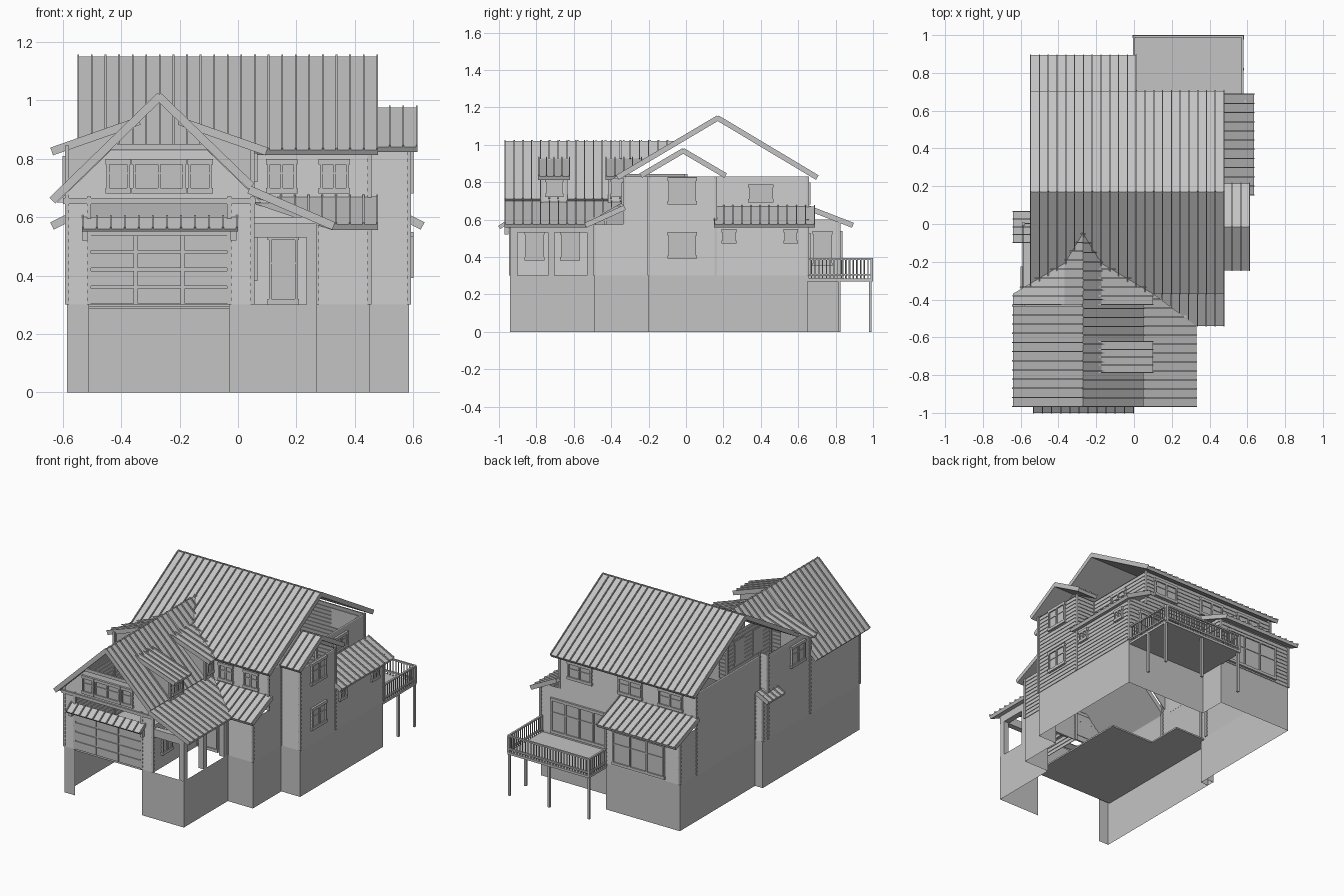
import bpy, bmesh
from mathutils import Vector

cube = bpy.data.objects.get("Cube")
if cube:
    bpy.data.objects.remove(cube, do_unlink=True)

GREY = (0.55, 0.55, 0.55, 1)
mat = bpy.data.materials.new("plain_grey")
mat.use_nodes = True
mat.diffuse_color = GREY
mat.node_tree.nodes["Principled BSDF"].inputs["Base Color"].default_value = GREY

# Plan lines
LEFT, MAIN_LEFT, PIER, DOOR, GARAGE = -.585, -.53, -.51, -.03, .05
PORCH_SIDE, ENTRY, RIGHT = .27, .45, .585
FRONT, DORMER, PORCH_BACK, UPPER_FRONT = -.94, -.43, -.49, -.33
BAY_FRONT, BAY_BACK, BUMP, REAR, SUNROOM = -.2, .16, .05, .65, .82
# Levels
BASE, LOWER, SKIRT, BAND, EAVE, HIGH = .3, .6, .575, .67, .83, 1.15
RIDGE_Y, GABLE_X, GABLE_TOP = .17, -.27, 1.02
UP = Vector((0, 0, 1))


def finish(name, bm, cuts=()):
    """Trim by planes (kept on the normal side) and link as an object."""
    for co, no in cuts:
        geom = bm.verts[:] + bm.edges[:] + bm.faces[:]
        bmesh.ops.bisect_plane(bm, geom=geom, plane_co=co, plane_no=no, clear_inner=True)
    me = bpy.data.meshes.new(name)
    bm.to_mesh(me)
    bm.free()
    me.materials.append(mat)
    bpy.context.collection.objects.link(bpy.data.objects.new(name, me))


def face(bm, *pts):
    bm.faces.new([bm.verts.new(p) for p in pts])


def prism(bm, pts, offset):
    """Closed solid swept from a polygon along an offset."""
    a = [bm.verts.new(p) for p in pts]
    b = [bm.verts.new(Vector(p) + offset) for p in pts]
    new = [bm.faces.new(a), bm.faces.new(b[::-1])]
    for i in range(len(a)):
        new.append(bm.faces.new((a[i], a[i - 1], b[i - 1], b[i])))
    bmesh.ops.recalc_face_normals(bm, faces=new)


def add_box(bm, x0, x1, y0, y1, z0, z1):
    prism(bm, [(x0, y0, z0), (x1, y0, z0), (x1, y1, z0), (x0, y1, z0)], UP * (z1 - z0))


def boxes(name, dims):
    bm = bmesh.new()
    for d in dims:
        add_box(bm, *d)
    finish(name, bm)


def post(x, y, z0, z1, half):
    return x - half, x + half, y - half, y + half, z0, z1


def walls(name, path, z0, z1, cuts=()):
    """Wall run, outside on its right: plain foundation, lapped boards and corner boards above."""
    bm = bmesh.new()
    for p, q in zip(path, path[1:]):
        a, b = Vector((*p, 0)), Vector((*q, 0))
        lip = (b - a).normalized().cross(UP) * .004
        if z0 < BASE:
            t = min(z1, BASE)
            face(bm, a + UP * z0, b + UP * z0, b + UP * t, a + UP * t)
        z = max(z0, BASE)
        while z < z1 - .001:
            t = min(z + .025, z1)
            low_a, low_b = a + UP * z, b + UP * z
            face(bm, low_a + lip, low_b + lip, b + UP * t, a + UP * t)
            face(bm, low_a, low_b, low_b + lip, low_a + lip)
            z = t
    for x, y in path:
        if z1 > BASE and not cuts:
            add_box(bm, *post(x, y, max(z0, BASE), z1, .007))
    finish(name, bm, cuts)


def roof(name, axis, start, end, high, low, cuts=(), thick=.02):
    """Sloped slab with standing seams; high and low are (offset, height) across the axis."""
    def at(u, edge):
        return Vector((u, edge[0], edge[1]) if axis == 'x' else (edge[0], u, edge[1]))
    bm = bmesh.new()
    corners = [at(start, high), at(end, high), at(end, low), at(start, low)]
    n = (corners[1] - corners[0]).cross(corners[3] - corners[0]).normalized()
    n *= 1 if n.z > 0 else -1
    prism(bm, corners, n * -thick)
    count = max(1, round(abs(end - start) / .047))
    w = .003
    for i in range(count + 1):
        u = start + w + (end - start - w * 2) * i / count
        prism(bm, [at(u - w, high), at(u + w, high), at(u + w, low), at(u - w, low)], n * .008)
    finish(name, bm, cuts)


def window(name, axis, sign, plane, u, z0, z1, width, panes=2):
    """Framed window on a wall facing along an axis."""
    bm = bmesh.new()

    def bar(u0, u1, v0, v1, depth):
        lo, hi = sorted((plane, plane + sign * depth))
        add_box(bm, *((lo, hi, u0, u1) if axis == 'x' else (u0, u1, lo, hi)), v0, v1)
    h, f = width / 2, .009
    bar(u - h, u + h, z0, z1, .008)
    for v in (z0, z1):
        bar(u - h - f, u + h + f, v - f, v + f, .016)
    for i in range(panes + 1):
        c = u - h + width * i / panes
        bar(c - f / 2, c + f / 2, z0, z1, .016)
    zm = z0 + (z1 - z0) * .6
    bar(u - h, u + h, zm - f / 3, zm + f / 3, .012)
    finish(name, bm)


def railing(name, a, b):
    """Two rails, end posts and evenly spaced balusters."""
    a, b = Vector(a), Vector(b)
    low, high = BASE, BASE + .085
    parts = [(min(a.x, b.x) - .006, max(a.x, b.x) + .006, min(a.y, b.y) - .006,
              max(a.y, b.y) + .006, z, z + .01) for z in (low, high)]
    count = round((b - a).length / .02)
    for i in range(count + 1):
        p = a.lerp(b, i / count)
        parts.append(post(p.x, p.y, low - .02, high, .007 if i in (0, count) else .0025))
    boxes(name, parts)


# Walls
walls("left_garage_wall", [(LEFT, DORMER), (LEFT, FRONT)], 0, .69)
walls("left_dormer_wall", [(MAIN_LEFT, 0), (LEFT, 0), (LEFT, DORMER)], 0, .845)
walls("left_bump_wall", [(MAIN_LEFT, BUMP), (LEFT, BUMP), (LEFT, 0)], 0, LOWER)
walls("left_main_wall", [(MAIN_LEFT, REAR), (MAIN_LEFT, 0)], 0, EAVE)
walls("garage_left_pier", [(LEFT, FRONT), (PIER, FRONT)], 0, BAND)
walls("garage_right_pier", [(DOOR, FRONT), (GARAGE, FRONT)], 0, BAND)
walls("porch_base", [(GARAGE, FRONT), (PORCH_SIDE, FRONT), (PORCH_SIDE, PORCH_BACK)], 0, BASE)
walls("porch_inner_wall", [(GARAGE, FRONT), (GARAGE, PORCH_BACK), (PORCH_SIDE, PORCH_BACK)], BASE, LOWER)
walls("entry_wall", [(PORCH_SIDE, PORCH_BACK), (ENTRY, PORCH_BACK), (ENTRY, BAY_FRONT)], 0, SKIRT)
walls("front_upper_wall", [(GARAGE, UPPER_FRONT), (ENTRY, UPPER_FRONT), (ENTRY, BAY_FRONT)], SKIRT, EAVE)
walls("bay_wall", [(ENTRY, BAY_FRONT), (RIGHT, BAY_FRONT), (RIGHT, BAY_BACK)], 0, EAVE)
walls("bay_back_wall", [(RIGHT, BAY_BACK), (ENTRY, BAY_BACK)], SKIRT, EAVE)
walls("right_and_rear_wall", [(RIGHT, BAY_BACK), (RIGHT, REAR), (0, REAR)], 0, LOWER)
walls("upper_rear_wall", [(ENTRY, BAY_BACK), (ENTRY, REAR), (MAIN_LEFT, REAR)], LOWER, EAVE)
walls("sunroom_wall", [(0, REAR), (0, SUNROOM), (MAIN_LEFT, SUNROOM), (MAIN_LEFT, REAR)], 0, LOWER)

# Front gable wall, clipped under the steep roof, with trim boards
STEEP, FLAT = .97, .35
under = [((GABLE_X, 0, GABLE_TOP - .03), (s * STEEP, 0, -1)) for s in (1, -1)]
walls("front_gable_wall", [(-.62, FRONT), (.08, FRONT)], .65, EAVE, under)
boxes("gable_trim", [(GABLE_X - h, GABLE_X + h, FRONT - .012, FRONT, z, z + .02)
                     for h, z in ((.17, EAVE), (.33, .645), (.26, SKIRT - .04))])

# Main roof, ridge along x
for side, y in (("front", -.37), ("back", .705)):
    roof(f"main_roof_{side}", 'x', -.55, .48, (RIDGE_Y, HIGH), (y, EAVE))

# Cross gable: steep front roof with a flatter roof behind it
above_main = [((0, RIDGE_Y, HIGH), (0, -.593, 1))]


def steep(d):
    return GABLE_TOP - STEEP * d


def flat(d):
    return .96 - FLAT * d


for side, s, reach, back in (("left", -1, .37, DORMER), ("right", 1, .32, -.35)):
    def edge(d, height):
        return GABLE_X + s * d, height(d)
    ridge = edge(0, steep)
    roof(f"{side}_steep_roof", 'y', -.97, back, ridge, edge(reach, steep))
    roof(f"{side}_steep_roof_back", 'y', back, 0, ridge, edge(.1, steep), above_main)
    spans = [("flat_gable", DORMER, 0, above_main)]
    if s > 0:
        spans.append(("front_dormer", -.79, -.62, ()))
    for label, y0, y1, cuts in spans:
        roof(f"{side}_{label}_roof", 'y', y0, y1, edge(.07, flat), edge(.37, flat), cuts)
        # Dormer cheeks, set in from the roof edges
        for y in (y0 + .02, y1 - .02)[:1 if cuts else 2]:
            bm = bmesh.new()
            tri = [edge(.1, flat), edge(.315, flat), edge(.315, steep)]
            prism(bm, [(x, y, z - .004) for x, z in tri], Vector((0, .004, 0)))
            finish(f"{side}_{label}_cheek", bm)
for name, y0, y1 in (("front_dormer_wall", -.77, -.64), ("right_dormer_wall", -.41, UPPER_FRONT)):
    walls(name, [(GARAGE, y0), (GARAGE, y1)], BAND, .84)

# Porch roof and entry roof meeting in a valley
VALLEY = Vector((GARAGE, UPPER_FRONT, 0))
across = Vector((.21, .28, 0))
roof("porch_roof", 'y', -.97, -.3, (.04, .7), (.33, SKIRT), [(VALLEY, -across)])
roof("entry_roof", 'x', GARAGE, .48, (UPPER_FRONT, BAND), (-.54, SKIRT), [(VALLEY, across)])

# Smaller roofs
for side, y in (("front", -.245), ("back", .215)):
    roof(f"bay_roof_{side}", 'x', .47, .615, (-.015, .975), (y, .84))
roof("right_shed_roof", 'y', .15, .69, (ENTRY, BAND), (.635, SKIRT))
roof("left_bump_roof", 'y', -.1, .07, (-.55, .62), (-.64, SKIRT))
roof("sunroom_roof", 'x', -.55, .015, (REAR, BAND), (.895, SKIRT))
roof("garage_awning", 'x', -.535, 0, (FRONT, LOWER), (-1, .56), thick=.012)
boxes("awning_brackets", [post(x, -.96, .52, .565, .01) for x in (-.525, -.015)])

# Garage door with raised panels, and the inner floor
boxes("garage_door", [(PIER, DOOR, FRONT, FRONT + .01, BASE, .54)])
boxes("garage_door_panels", [(PIER + i * .16 + .006, PIER + i * .16 + .154, FRONT - .006, FRONT,
                              BASE + j * .06 + .005, BASE + j * .06 + .055)
                             for i in range(3) for j in range(4)])
boxes("inner_floor", [(LEFT, 0, FRONT + .01, BAY_FRONT, BASE - .015, BASE - .005),
                      (LEFT, -.31, BAY_FRONT, .03, BASE - .015, BASE - .005)])

# Porch posts and beams
boxes("porch_posts", [post(PORCH_SIDE - .018, y, BASE, .56, .018) for y in (-.92, -.72, -.51)])
boxes("porch_beams", [(PORCH_SIDE - .036, PORCH_SIDE, FRONT, PORCH_BACK, .53, .58),
                      (GARAGE, PORCH_SIDE, FRONT, FRONT + .036, .53, .58)])

# Windows and doors
for z in (.4, .69):
    window("bay_window", 'x', 1, RIGHT, -.02, z, z + .125, .14)
for y in (.23, .56):
    window("small_side_window", 'x', 1, RIGHT, y, .48, .54, .06)
window("right_upper_window", 'x', 1, ENTRY, .4, .7, .78, .12)
window("front_dormer_window", 'x', 1, GARAGE, -.705, .73, .81, .08)
window("right_dormer_window", 'x', 1, GARAGE, -.37, .73, .81, .05, 1)
window("left_dormer_window", 'x', -1, LEFT, -.3, .68, .8, .13)
for y in (-.81, -.62):
    window("porch_inner_window", 'x', 1, GARAGE, y, .39, .53, .09)
for x in (.15, .33):
    window("front_upper_window", 'y', -1, UPPER_FRONT, x, .69, .79, .09)
window("gable_window", 'y', -1, FRONT, GABLE_X, .69, .79, .17)
for s in (-1, 1):
    window("gable_side_window", 'y', -1, FRONT, GABLE_X + s * .14, .69, .79, .07, 1)
window("front_door", 'y', -1, PORCH_BACK, .155, .31, .53, .09, 1)
for x in (-.35, -.06, .3):
    window("rear_upper_window", 'y', 1, REAR, x, .69, .79, .16)
window("patio_doors", 'y', 1, REAR, .3, .31, .52, .4, 4)
window("sunroom_window", 'y', 1, SUNROOM, -.24, .32, .53, .36, 3)
window("sunroom_side_window", 'x', 1, 0, .73, .36, .53, .09, 1)

# Deck with posts and railing
DECK = .575
boxes("deck_floor", [(-.005, DECK + .005, REAR, 1, BASE - .03, BASE - .015)])
boxes("deck_posts", [post(x, y, 0, BASE - .03, .007)
                     for x, y in ((.005, .985), (.29, .985), (DECK, .985), (DECK, SUNROOM))])
railing("deck_rear_railing", (0, .993), (DECK, .993))
railing("deck_right_railing", (DECK, REAR), (DECK, .993))
railing("deck_left_railing", (0, SUNROOM), (0, .993))
